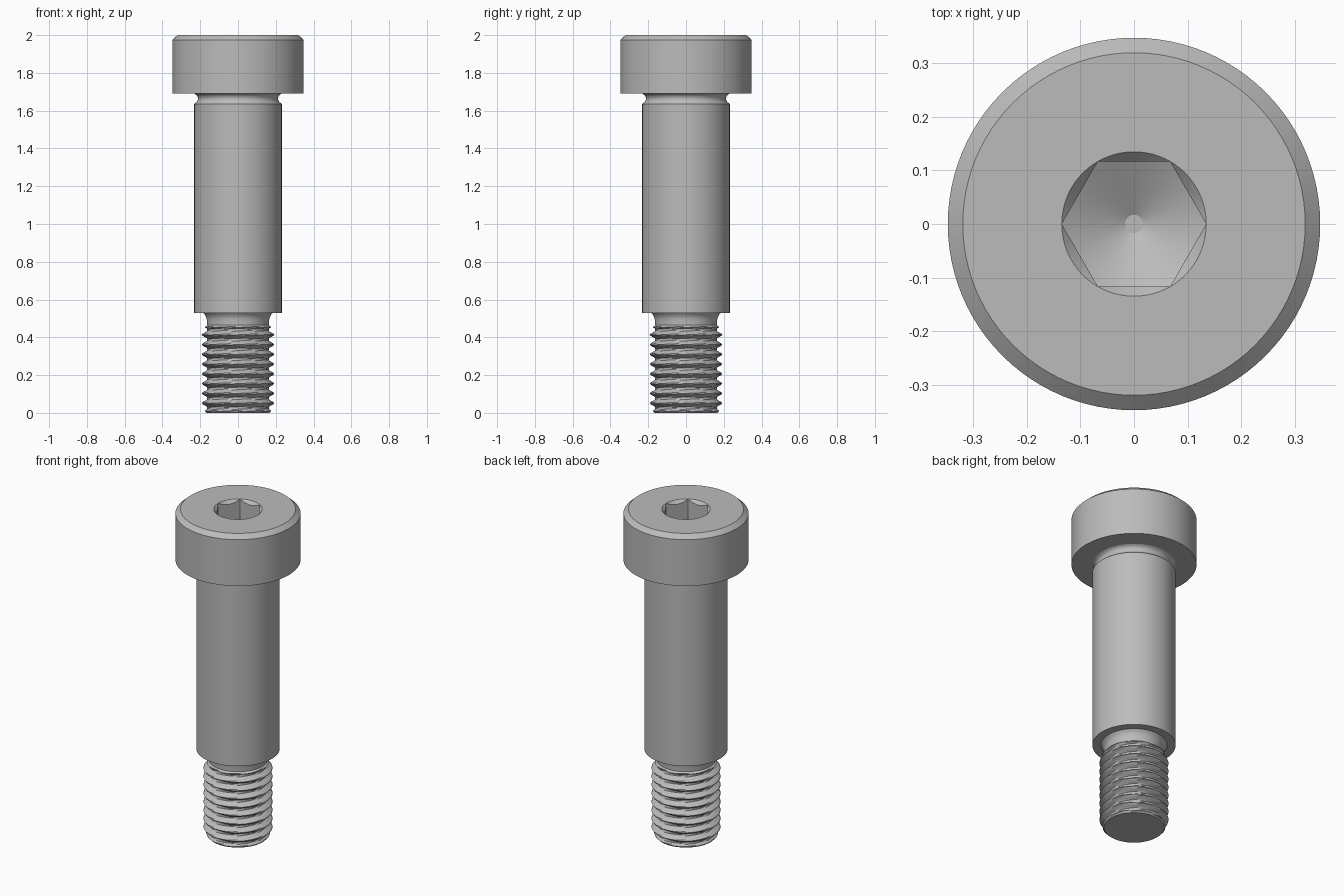
import bpy, bmesh, math

if "Cube" in bpy.data.objects:
    bpy.data.objects.remove(bpy.data.objects["Cube"])

SEG = 96
steel = bpy.data.materials.new("steel grey")
steel.diffuse_color = (0.5, 0.5, 0.5, 1)
steel.use_nodes = True
steel.node_tree.nodes["Principled BSDF"].inputs["Base Color"].default_value = steel.diffuse_color


def skin(name, rings, cap_start=False, cap_end=False, turn=0):
    """Skin rings given as functions angle -> (radius, z)."""
    bm = bmesh.new()
    rows = []
    for ring in rings:
        row = []
        for i in range(SEG + 1):
            a = 2 * math.pi * i / SEG
            r, z = ring(a)
            row.append(bm.verts.new((r * math.cos(a), r * math.sin(a), z)))
        rows.append(row)
    for lo, hi in zip(rows, rows[1:]):
        for i in range(SEG):
            bm.faces.new((lo[i], lo[i + 1], hi[i + 1], hi[i]))
    if cap_start:
        bm.faces.new(rows[0][SEG - 1::-1])
    if cap_end:
        bm.faces.new(rows[-1][:SEG])
    bmesh.ops.remove_doubles(bm, verts=bm.verts, dist=1e-5)
    bmesh.ops.dissolve_degenerate(bm, edges=bm.edges, dist=1e-5)
    mesh = bpy.data.meshes.new(name)
    bm.to_mesh(mesh)
    bm.free()
    mesh.materials.append(steel)
    obj = bpy.data.objects.new(name, mesh)
    bpy.context.collection.objects.link(obj)
    bpy.ops.object.select_all(action='DESELECT')
    obj.select_set(True)
    bpy.context.view_layer.objects.active = obj
    bpy.ops.object.shade_smooth_by_angle(angle=math.radians(28))
    return obj


def circle(r, z):
    return lambda a: (r, z)


# Shank: lower relief, shoulder and upper relief under the head
shank = [(0.163, 0.455), (0.165, 0.475), (0.165, 0.492), (0.168, 0.506),
         (0.174, 0.518), (0.183, 0.528), (0.185, 0.53),
         (0.232, 0.53), (0.232, 1.635), (0.217, 1.648), (0.212, 1.658),
         (0.212, 1.667), (0.215, 1.677), (0.222, 1.685), (0.232, 1.69)]
skin("shoulder_shank", [circle(r, z) for r, z in shank])

# Head: chamfered cylinder with a hexagonal socket and a conical socket floor
SOCKET_R = 0.135
APOTHEM = SOCKET_R * math.cos(math.pi / 6)


def hex_ring(top, slope):
    def ring(a):
        r = APOTHEM / math.cos(a % (math.pi / 3) - math.pi / 6)
        return r, top - (SOCKET_R - r) * slope
    return ring


FLOOR, CONE = 1.82, 0.577
head = [circle(r, z) for r, z in
        [(0.225, 1.69), (0.348, 1.69), (0.348, 1.975), (0.32, 2.0), (SOCKET_R, 2.0)]]
head += [hex_ring(2.0, 1.1), hex_ring(FLOOR, CONE),
         circle(0.017, FLOOR - (SOCKET_R - 0.017) * CONE)]
skin("socket_head", head, cap_end=True)

# Thread: helical rows, chamfered at the tip and running out below the relief
PITCH, MAJOR, MINOR, TOP, STEPS = 0.0517, 0.192, 0.163, 0.465, 8


def thread_radius(z):
    t = abs((z / PITCH) % 1 - 0.5) * 2           # 1 at the crest, 0 at the root
    r = MINOR + (MAJOR - MINOR) * min(1, max(0, (t - 0.25) / 0.625))
    r = min(r, MINOR + max(0, TOP - z) * 1.3)    # run-out
    return min(r, 0.167 + z)                     # tip chamfer


def thread_ring(k):
    def ring(a):
        z = PITCH * (k / STEPS + a / (2 * math.pi))
        z = min(TOP, max(0, z))
        return thread_radius(z), z
    return ring


turns = math.ceil(TOP / PITCH)
skin("thread", [thread_ring(k) for k in range(-STEPS, turns * STEPS + 1)])

# Flat tip that closes the thread
tip = [(thread_radius(0), 0.0), ]
skin("thread_tip", [lambda a: (thread_radius(0), 0.0)], cap_start=True)
